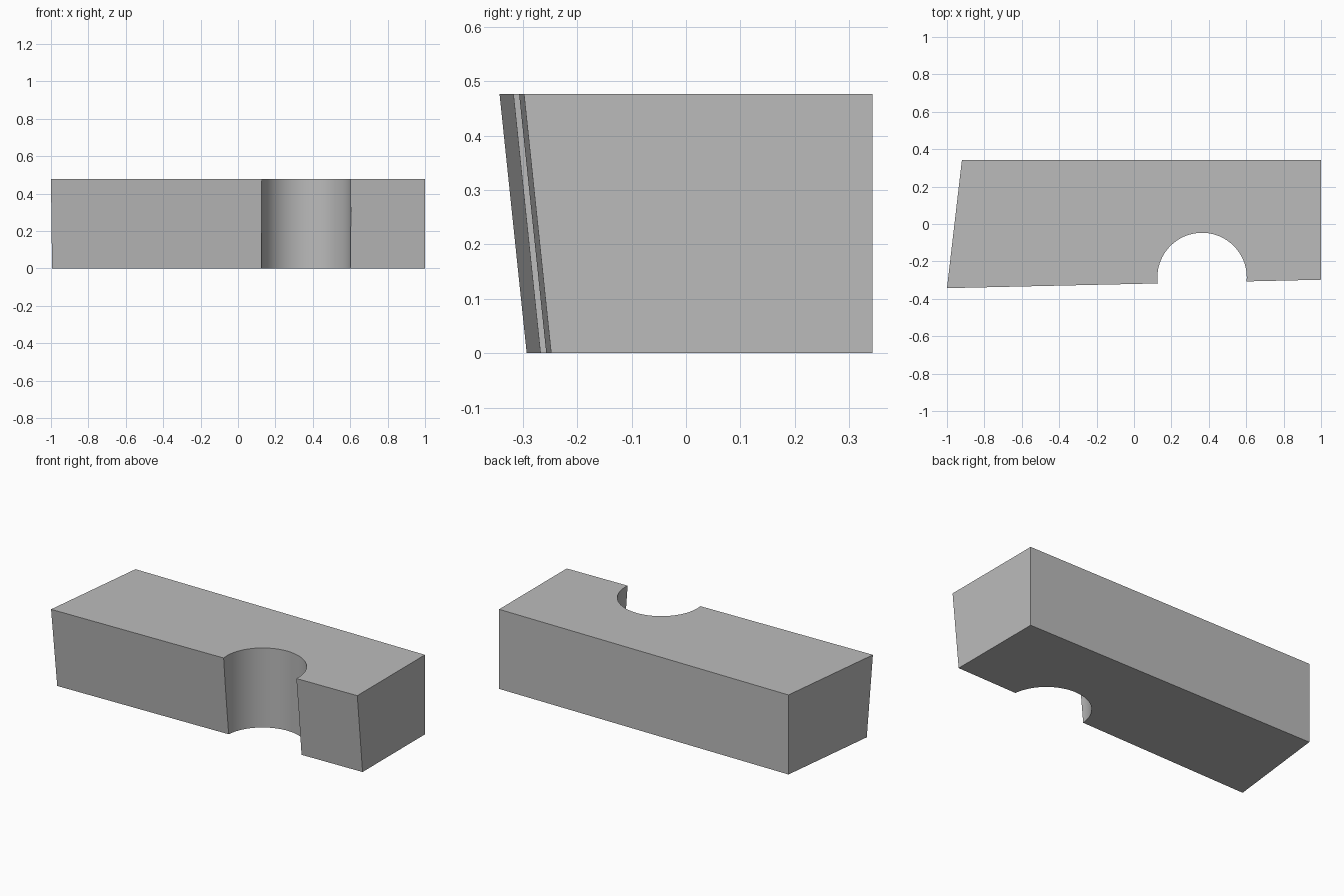
import bpy, bmesh, math

if "Cube" in bpy.data.objects:
    bpy.data.objects.remove(bpy.data.objects["Cube"])

H = 0.477            # block height
LEAN = 0.05          # how far the front face recedes towards the base
BACK = 0.343

grey = bpy.data.materials.new("plain_grey")
grey.diffuse_color = (0.5, 0.5, 0.5, 1)
grey.use_nodes = True
grey.node_tree.nodes["Principled BSDF"].inputs["Base Color"].default_value = grey.diffuse_color


def outline(front_left, front_right):
    """Four plan corners; the left side is a vertical skewed plane."""
    left_x = -0.92 - 0.08 * (BACK - front_left) / (2 * BACK)
    return [(left_x, front_left), (1, front_right), (1, BACK), (-0.92, BACK)]


# Block with skewed left end and leaning front
bm = bmesh.new()
low = [bm.verts.new((x, y, 0)) for x, y in outline(-BACK + LEAN, -0.298 + LEAN)]
top = [bm.verts.new((x, y, H)) for x, y in outline(-BACK, -0.298)]
bm.faces.new(low[::-1])
bm.faces.new(top)
for i in range(4):
    j = (i + 1) % 4
    bm.faces.new((low[i], low[j], top[j], top[i]))
bmesh.ops.recalc_face_normals(bm, faces=bm.faces)
mesh = bpy.data.meshes.new("notched_block")
bm.to_mesh(mesh)
bm.free()
block = bpy.data.objects.new("notched_block", mesh)
bpy.context.collection.objects.link(block)
mesh.materials.append(grey)

# Round vertical notch in the front
bpy.ops.mesh.primitive_cylinder_add(vertices=96, radius=0.239, depth=1,
                                    location=(0.364, -0.286, H / 2))
cutter = bpy.context.object
cutter.name = "notch_cutter"
cutter.hide_render = True
cutter.data.materials.append(grey)
cut = block.modifiers.new("notch", 'BOOLEAN')
cut.operation = 'DIFFERENCE'
cut.solver = 'EXACT'
cut.object = cutter

# Apply the cut and smooth the notch wall
bpy.ops.object.select_all(action='DESELECT')
block.select_set(True)
bpy.context.view_layer.objects.active = block
bpy.ops.object.modifier_apply(modifier=cut.name)
bpy.data.objects.remove(cutter)
bpy.ops.object.shade_smooth_by_angle(angle=math.radians(30))
